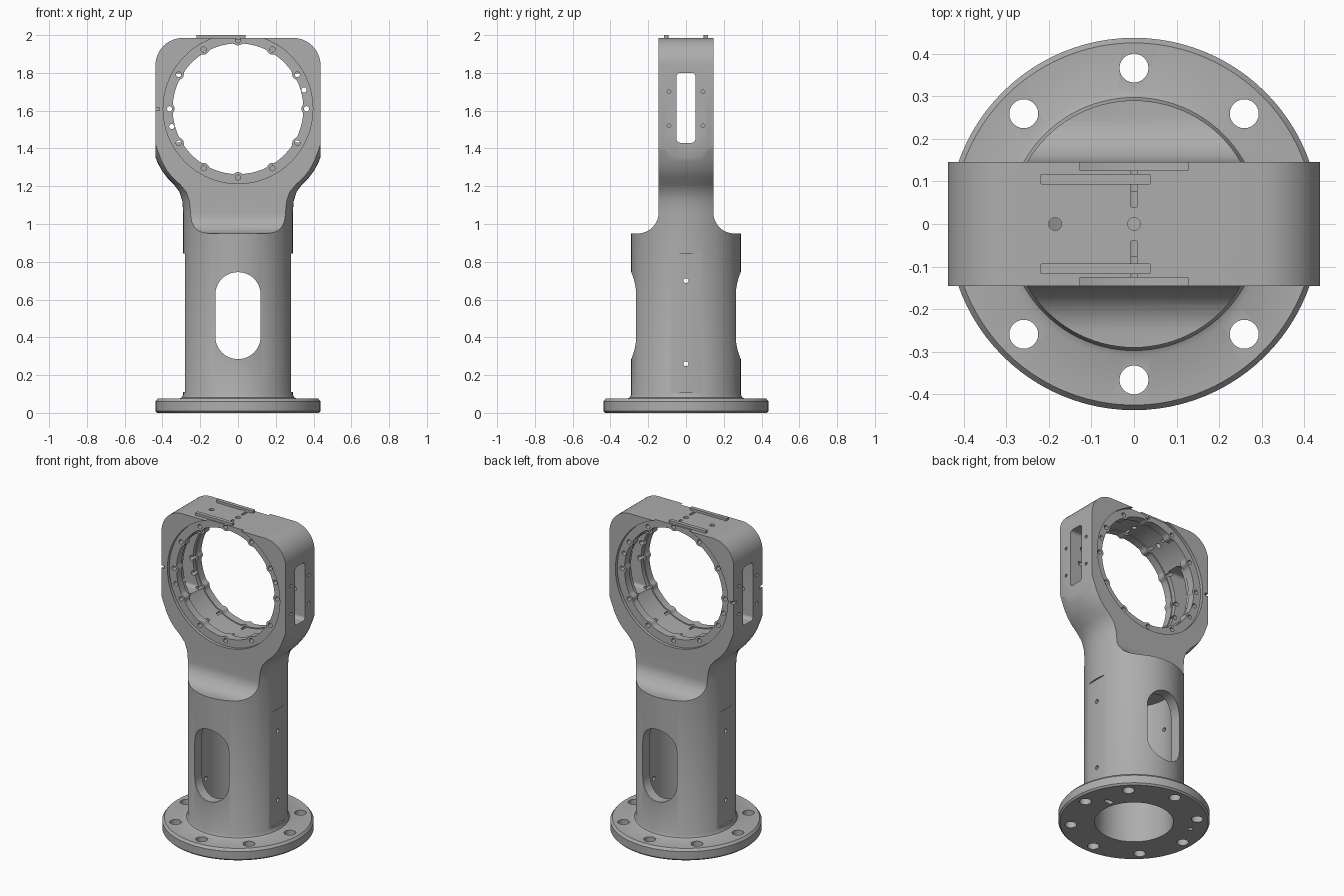
import bpy, bmesh
from math import sin, cos, pi, radians

old = bpy.data.objects.get("Cube")
if old:
    bpy.data.objects.remove(old)

grey = bpy.data.materials.new("machined_grey")
grey.use_nodes = True
GREY = (0.42, 0.42, 0.42, 1)
grey.diffuse_color = GREY
grey.node_tree.nodes["Principled BSDF"].inputs["Base Color"].default_value = GREY

HEAD_Z = 1.61      # centre height of the clamp ring
HALF = 0.145       # half thickness of the head
SIDE = 0.437       # half width of the head


def finish(name, bm):
    bmesh.ops.recalc_face_normals(bm, faces=bm.faces)
    mesh = bpy.data.meshes.new(name)
    bm.to_mesh(mesh)
    bm.free()
    mesh.materials.append(grey)
    ob = bpy.data.objects.new(name, mesh)
    bpy.context.collection.objects.link(ob)
    return ob


def prism(name, pts, axis, lo, hi):
    """Extrude a flat outline along one axis."""
    place = {"x": lambda a, b, t: (t, a, b),
             "y": lambda a, b, t: (a, t, b),
             "z": lambda a, b, t: (a, b, t)}[axis]
    bm = bmesh.new()
    ends = [[bm.verts.new(place(a, b, t)) for a, b in pts] for t in (lo, hi)]
    for ring in ends:
        bm.faces.new(ring)
    n = len(pts)
    for i in range(n):
        j = (i + 1) % n
        bm.faces.new((ends[0][i], ends[0][j], ends[1][j], ends[1][i]))
    return finish(name, bm)


def arc(cx, cy, r, start, end, n=12):
    angles = [radians(start + (end - start) * i / n) for i in range(n + 1)]
    return [(cx + r * cos(a), cy + r * sin(a)) for a in angles]


def circle(cx, cy, r, n=24):
    return arc(cx, cy, r, 0, 360, n)[:-1]


def rect(a0, a1, b0, b1):
    return [(a0, b0), (a1, b0), (a1, b1), (a0, b1)]


def rounded(a0, a1, b0, b1, r):
    return (arc(a1 - r, b1 - r, r, 0, 90) + arc(a0 + r, b1 - r, r, 90, 180)
            + arc(a0 + r, b0 + r, r, 180, 270) + arc(a1 - r, b0 + r, r, 270, 360))


def lathe(name, profile, n=96):
    bm = bmesh.new()
    rings = [[bm.verts.new((r * cos(2 * pi * i / n), r * sin(2 * pi * i / n), z))
              for i in range(n)] for r, z in profile]
    for low, high in zip(rings, rings[1:]):
        for i in range(n):
            j = (i + 1) % n
            bm.faces.new((low[i], low[j], high[j], high[i]))
    bm.faces.new(rings[0])
    bm.faces.new(rings[-1])
    return finish(name, bm)


def combine(tool, operation="DIFFERENCE"):
    mod = body.modifiers.new("cut", "BOOLEAN")
    mod.operation = operation
    mod.solver = "EXACT"
    mod.object = tool
    bpy.context.view_layer.objects.active = body
    bpy.ops.object.modifier_apply(modifier=mod.name)
    bpy.data.objects.remove(tool)


def cut(pts, axis, lo, hi):
    combine(prism("cutter", pts, axis, lo, hi))


# Flange, column and flared neck as one turned solid
body = lathe("column_and_ring_head", [
    (0.427, 0), (0.437, 0.01), (0.437, 0.06), (0.425, 0.075), (0.312, 0.075),
    (0.297, 0.082), (0.29, 0.097), (0.29, 1.06), (0.295, 1.12), (0.31, 1.17),
    (0.34, 1.21), (0.375, 1.245), (0.405, 1.285), (0.428, 1.33), (0.45, 1.39),
    (0.48, 1.48), (0.52, 1.56), (0.52, 2.1)])

# Trim the upper part to a slab, with filleted shoulders on the column
half = [(0.6, -0.1), (0.6, 0.95)] + arc(0.255, 1.06, 0.11, 270, 180) + [(HALF, 2.2)]
combine(prism("slab", half + [(-y, z) for y, z in reversed(half)], "x", -1, 1),
        "INTERSECT")

# Trim the head outline with rounded top corners
half = [(0.6, -0.1), (0.6, 1.1), (SIDE, 1.1)] + arc(SIDE - 0.145, 1.84, 0.145, 0, 90)
combine(prism("outline", half + [(-x, z) for x, z in reversed(half)], "y", -1, 1),
        "INTERSECT")

# Column bore, front-to-back window and side flats
cut(circle(0, 0, 0.227, 80), "z", -0.1, 0.9)
cut(rounded(-0.12, 0.12, 0.285, 0.745, 0.119), "y", -0.6, 0.6)
for s in (-1, 1):
    cut(rect(0.28 * s, 0.4 * s, -0.2, 0.2), "z", 0.11, 0.845)
for z in (0.26, 0.70):
    cut(circle(0, z, 0.013, 16), "x", -0.5, 0.5)

# Flange bolt holes and locating holes underneath
for i in range(8):
    a = i * pi / 4
    cut(circle(0.366 * cos(a), 0.366 * sin(a), 0.034), "z", -0.1, 0.2)
cut(circle(-0.3, 0.147, 0.014, 16), "z", -0.1, 0.05)
cut(rounded(0.235, 0.29, 0.07, 0.1, 0.014), "z", -0.1, 0.05)

# Ring bore: scalloped lips at both ends, plain in the middle
bore = []
for i in range(360):
    off = abs((i + 15) % 30 - 15)
    r = 0.346 - (0.011 * (1 + cos(pi * off / 5)) / 2 if off < 5 else 0)
    bore.append((r * cos(radians(i)), HEAD_Z + r * sin(radians(i))))
cut(bore, "y", -0.5, 0.5)
cut(circle(0, HEAD_Z, 0.352, 120), "y", -0.075, 0.075)

# Face recesses, screw circle and edge notches, front and back
for s in (-1, 1):
    cut(circle(0, HEAD_Z, 0.396, 120), "y", 0.125 * s, 0.3 * s)
    for angle in list(range(0, 360, 30)) + [16, 195]:
        a = radians(angle)
        cut(circle(0.363 * cos(a), HEAD_Z + 0.363 * sin(a), 0.014, 16),
            "y", 0.04 * s, 0.2 * s)
    cut(rect(-0.5, -0.415, 1.602, 1.618), "y", 0.115 * s, 0.3 * s)

# Side slots with their screw holes
for s in (-1, 1):
    cut(rounded(-0.05, 0.05, 1.43, 1.80, 0.02), "x", 0.25 * s, 0.6 * s)
    for y in (-0.09, 0.09):
        for z in (1.52, 1.70):
            cut(circle(y, z, 0.01, 12), "x", 0.39 * s, 0.6 * s)

# Top holes
for x in (-0.185, 0):
    cut(circle(x, 0, 0.015, 16), "z", 1.87, 2.1)

# Raised rails on the top face
rails = []
for name, y in (("front_top_rail", -0.105), ("back_top_rail", 0.105)):
    rails.append(prism(name, rounded(-0.22, 0.04, y - 0.012, y + 0.012, 0.004),
                       "z", 1.975, 2.0))

bpy.ops.object.select_all(action="DESELECT")
for ob in [body] + rails:
    ob.select_set(True)
bpy.context.view_layer.objects.active = body
bpy.ops.object.shade_smooth_by_angle(angle=radians(30))
